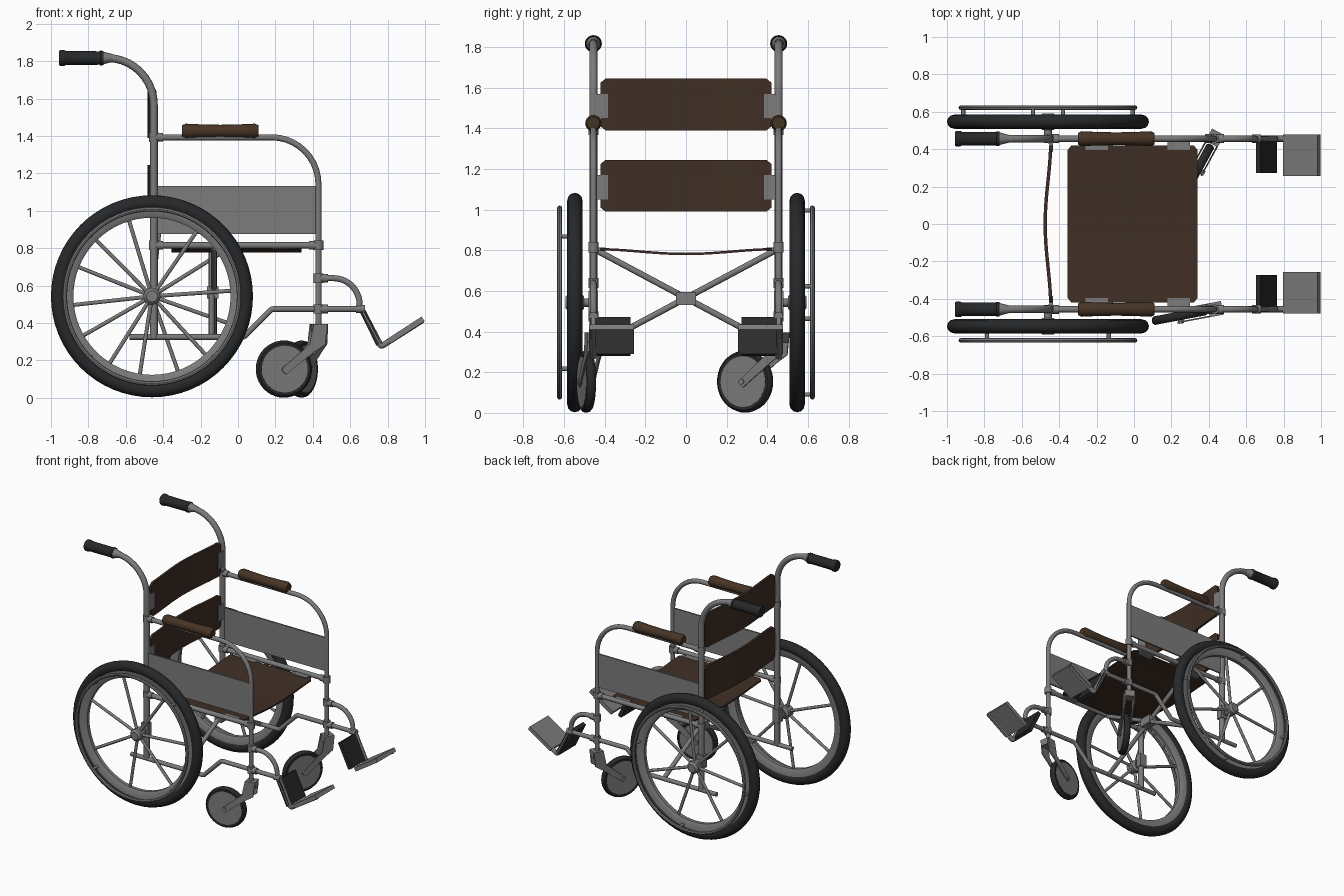
import bpy, bmesh, math
from mathutils import Vector, Matrix

if "Cube" in bpy.data.objects:
    bpy.data.objects.remove(bpy.data.objects["Cube"])


def material(name, rgb):
    m = bpy.data.materials.new(name)
    m.diffuse_color = (*rgb, 1)
    m.use_nodes = True
    m.node_tree.nodes["Principled BSDF"].inputs["Base Color"].default_value = m.diffuse_color
    return m


STEEL = material("grey steel", (0.2, 0.2, 0.2))
BLACK = material("black rubber", (0.02, 0.021, 0.022))
BROWN = material("brown leather", (0.05, 0.028, 0.018))
TAN = material("warm brown pad", (0.062, 0.034, 0.018))


def add_mesh(name, mesh, mat):
    mesh.materials.clear()
    mesh.materials.append(mat)
    ob = bpy.data.objects.new(name, mesh)
    bpy.context.collection.objects.link(ob)
    return ob


def finish(name, bm, mat):
    bmesh.ops.remove_doubles(bm, verts=bm.verts, dist=1e-5)
    bmesh.ops.recalc_face_normals(bm, faces=bm.faces)
    mesh = bpy.data.meshes.new(name)
    bm.to_mesh(mesh)
    bm.free()
    return add_mesh(name, mesh, mat)


def tube(name, pts, r, mat=STEEL, bend=0.0):
    """Round tube through points, inner corners filleted with radius bend."""
    pts = [Vector(p) for p in pts]
    path = [pts[0]]
    for prev, p, nxt in zip(pts, pts[1:], pts[2:]):
        a, b = (prev - p).normalized(), (nxt - p).normalized()
        half = a.angle(b) / 2
        t = bend / math.tan(half)
        c = p + (a + b).normalized() * bend / math.sin(half)
        s, e = (p + a * t - c).normalized(), (p + b * t - c).normalized()
        path += [c + s.slerp(e, i / 10) * bend for i in range(11)]
    path.append(pts[-1])
    cu = bpy.data.curves.new(name, 'CURVE')
    cu.dimensions = '3D'
    cu.bevel_depth = r
    cu.bevel_resolution = 3
    cu.use_fill_caps = True
    sp = cu.splines.new('POLY')
    sp.points.add(len(path) - 1)
    for q, v in zip(sp.points, path):
        q.co = (*v, 1)
    tmp = bpy.data.objects.new("tmp", cu)
    bpy.context.collection.objects.link(tmp)
    dg = bpy.context.evaluated_depsgraph_get()
    mesh = bpy.data.meshes.new_from_object(tmp.evaluated_get(dg))
    bpy.data.objects.remove(tmp)
    return add_mesh(name, mesh, mat)


def lathe(name, prof, mat, M, n=48, closed=False):
    """Spin (radius, height) profile about local y, then place by M."""
    bm = bmesh.new()
    rings = []
    for i in range(n):
        a = 2 * math.pi * i / n
        rings.append([bm.verts.new(M @ Vector((r * math.cos(a), h, r * math.sin(a)))) for r, h in prof])
    k = len(prof)
    for i in range(n):
        A, B = rings[i], rings[(i + 1) % n]
        for j in range(k if closed else k - 1):
            bm.faces.new((A[j], A[(j + 1) % k], B[(j + 1) % k], B[j]))
    bmesh.ops.dissolve_degenerate(bm, dist=1e-6, edges=bm.edges)
    return finish(name, bm, mat)


def oval(r, w, d, n=12):
    return [(r + w * math.cos(2 * math.pi * i / n), d * math.sin(2 * math.pi * i / n)) for i in range(n)]


def prism(name, pts, v0, v1, mat, M=Matrix()):
    """Extrude an (x, z) outline along local y."""
    bm = bmesh.new()
    f = bm.faces.new([bm.verts.new(M @ Vector((x, v0, z))) for x, z in pts])
    ext = bmesh.ops.extrude_face_region(bm, geom=[f])["geom"]
    off = M.to_3x3() @ Vector((0, v1 - v0, 0))
    bmesh.ops.translate(bm, vec=off, verts=[g for g in ext if isinstance(g, bmesh.types.BMVert)])
    return finish(name, bm, mat)


def slab(p0, p1, t):
    a, b = Vector(p0), Vector(p1)
    d = (b - a).normalized() * t / 2
    n = Vector((-d.y, d.x))
    return [a + n, b + n, b - n, a - n]


def rect(x0, x1, z0, z1):
    return [(x0, z0), (x1, z0), (x1, z1), (x0, z1)]


def sheet(name, ends, thick):
    """Cloth strip made of columns across y, each with two end points."""
    bm = bmesh.new()
    last = None
    for i in range(19):
        y = [-.42, -.395][i] if i < 2 else [.395, .42][i - 17] if i > 16 else -.395 + .79 * (i - 1) / 16
        row = [bm.verts.new(p) for p in ends(y, 0.02 if i in (0, 18) else 0)]
        if last:
            bm.faces.new((last[0], last[1], row[1], row[0]))
        last = row
    ob = finish(name, bm, BROWN)
    mod = ob.modifiers.new("thickness", 'SOLIDIFY')
    mod.thickness, mod.offset = thick, 0
    return ob


def sag(y):
    return .5 + .5 * math.cos(math.pi * y / .455)


# Seat and two backrest bands
cloth = [sheet("seat", lambda y, c: [(-.355 + c, y, .806 - .024 * sag(y)), (.34 - c, y, .806 - .024 * sag(y))], .012)]
for name, z0, z1 in (("lower_backrest", .99, 1.245), ("upper_backrest", 1.39, 1.645)):
    cloth.append(sheet(name, lambda y, c: [(-.445 - .03 * sag(y), y, z0 + c), (-.445 - .03 * sag(y), y, z1 - c)], .018))

# Folding cross brace
for s in (-1, 1):
    tube("cross_brace", [(-.135 + s * .006, -s * .45, .805), (-.135 + s * .006, s * .45, .325)], .016)
prism("brace_pivot", [(-.165, .53), (-.105, .53), (-.105, .595), (-.165, .595)], -.05, .05, STEEL)

WX, WZ = -.46, .543
for s in (-1, 1):
    Y = s * .456
    side = "right" if s < 0 else "left"

    def nm(t):
        return side + "_" + t

    # Frame tubes
    tube(nm("rear_upright"), [(-.45, Y, .32), (-.45, Y, 1.817), (-.74, Y, 1.817)], .021, bend=.25)
    tube(nm("arm_frame"), [(-.45, Y, 1.393), (.43, Y, 1.393), (.43, Y, .38)], .017, bend=.25)
    tube(nm("seat_rail"), [(-.45, Y, .815), (.43, Y, .815)], .018)
    tube(nm("lower_rail"), [(-.58, Y, .325), (.03, Y, .325), (.18, Y, .475), (.65, Y, .475)], .016, bend=.03)
    tube(nm("hanger"), [(.43, Y, .64), (.65, Y, .64), (.65, Y, .46)], .017, bend=.14)
    for x, z in ((-.45, 1.393), (-.45, .815), (.43, .815), (.43, .64), (.43, .475)):
        tube(nm("collar"), [(x, Y, z - .025), (x, Y, z + .025)], .026)
        d = .05 if x < 0 else (-.05 if z > .7 else .05)
        tube(nm("collar_sleeve"), [(x, Y, z), (x + d, Y, z)], .024)
    tube(nm("foot_joint"), [(.63, Y, .475), (.68, Y, .475)], .023)

    # Grip and armrest pad
    along_x = Matrix.Rotation(-math.pi / 2, 4, 'Z')
    M = Matrix.Translation((-.84, Y, 1.817)) @ along_x
    lathe(nm("grip"), [(0, -.118), (.036, -.118), (.042, -.11), (.042, -.09), (.037, -.08), (.036, .1),
                       (.04, .105), (.038, .12), (0, .12)], BLACK, M, 20)
    lathe(nm("grip_collar"), [(.034, .12), (.021, .17)], STEEL, M, 20)
    M = Matrix.Translation((-.095, Y, 1.426)) @ along_x
    lathe(nm("armrest"), [(0, -.205), (.031, -.205), (.04, -.185), (.036, -.1), (.034, 0), (.036, .1),
                          (.04, .185), (.031, .205), (0, .205)], TAN, M, 20)

    # Side panel, cloth tabs
    prism(nm("side_panel"), rect(-.44, .43, .877, 1.132), Y - .006, Y + .006, STEEL)
    for z in (1.05, 1.45):
        prism(nm("back_tab"), rect(-.452, -.432, z, z + .12), s * .385, s * .465, STEEL)
    for x in (-.26, .18):
        prism(nm("seat_tab"), rect(x, x + .12, .797, .815), s * .395, s * .455, STEEL)

    # Drive wheel: tyre, rim, hub, spokes, push ring
    M = Matrix.Translation((WX, s * .547, WZ))
    lathe(nm("tyre"), oval(.5, .04, .038), BLACK, M, 64, True)
    lathe(nm("rim"), [(.42, -.014), (.44, -.026), (.485, -.028), (.485, .028), (.44, .026), (.42, .014)],
          STEEL, M, 64, True)
    lathe(nm("hub"), [(0, -.045), (.03, -.045), (.045, -.03), (.045, .03), (.03, .045), (0, .045)], STEEL, M, 20)
    tube(nm("axle"), [(WX, Y, WZ), (WX, s * .53, WZ)], .022)
    prism(nm("axle_mount"), rect(-.48, -.425, .5, .6), Y - .024, Y + .024, STEEL)
    lathe(nm("push_ring"), oval(.466, .012, .012, 8), STEEL, Matrix.Translation((WX, s * .622, WZ)), 64, True)
    for i in range(7):
        a = math.radians((4 if s < 0 else 32) + i * 360 / 7)
        c, q = math.cos(a), math.sin(a)
        tube(nm("spoke"), [(WX + .03 * c, s * .547, WZ + .03 * q), (WX + .43 * c, s * .547, WZ + .43 * q)], .011)
    for i in range(4):
        a = math.radians((45 if s < 0 else 10) + i * 90)
        x, z = WX + .46 * math.cos(a), WZ + .46 * math.sin(a)
        tube(nm("ring_peg"), [(x, s * .565, z), (x, s * .622, z)], .011)

    # Swivelled caster: local x trails from the pivot
    d = Vector((-.185, -.035, 0)) if s < 0 else Vector((-.09, -.165, 0))
    M = Matrix.Translation((.43, Y, 0)) @ Matrix.Rotation(math.atan2(d.y, d.x), 4, 'Z')
    arm = [(-.042, .395), (.032, .395), (.055, .285), (.18, .178), (.208, .15), (.182, .125), (.03, .245), (-.03, .285)]
    for v in (-.037, .029):
        prism(nm("caster_fork"), arm, v, v + .008, STEEL, M)
    prism(nm("fork_crown"), rect(-.042, .032, .345, .395), -.03, .03, STEEL, M)
    W = M @ Matrix.Translation((.188, 0, .154))
    lathe(nm("caster_tyre"), [(.12, -.021), (.14, -.023), (.15, -.014), (.153, 0), (.15, .014), (.14, .023), (.12, .021)],
          BLACK, W, 40, True)
    lathe(nm("caster_disc"), [(0, -.023), (.125, -.023), (.125, .023), (0, .023)], STEEL, W, 40)
    lathe(nm("caster_axle"), [(0, -.042), (.014, -.042), (.014, .042), (0, .042)], STEEL, W, 12)

    # Footrest: dark heel plate, hinge, raised foot plate
    lo, hi = sorted((s * .272, s * .472))
    prism(nm("heel_plate"), slab((.665, .465), (.752, .285), .028), lo, hi, BLACK)
    tube(nm("foot_stem"), [(.66, Y, .475), (.765, Y, .275), (.985, Y, .415)], .017, bend=.01)
    lo, hi = sorted((s * .257, s * .478))
    prism(nm("foot_plate"), slab((.805, .302), (.99, .422), .03), lo, hi, STEEL)

# Smooth round parts, keep hard edges
bpy.ops.object.select_all(action='SELECT')
for ob in cloth:
    ob.select_set(False)
bpy.context.view_layer.objects.active = bpy.context.selected_objects[0]
bpy.ops.object.shade_smooth_by_angle(angle=math.radians(40))
